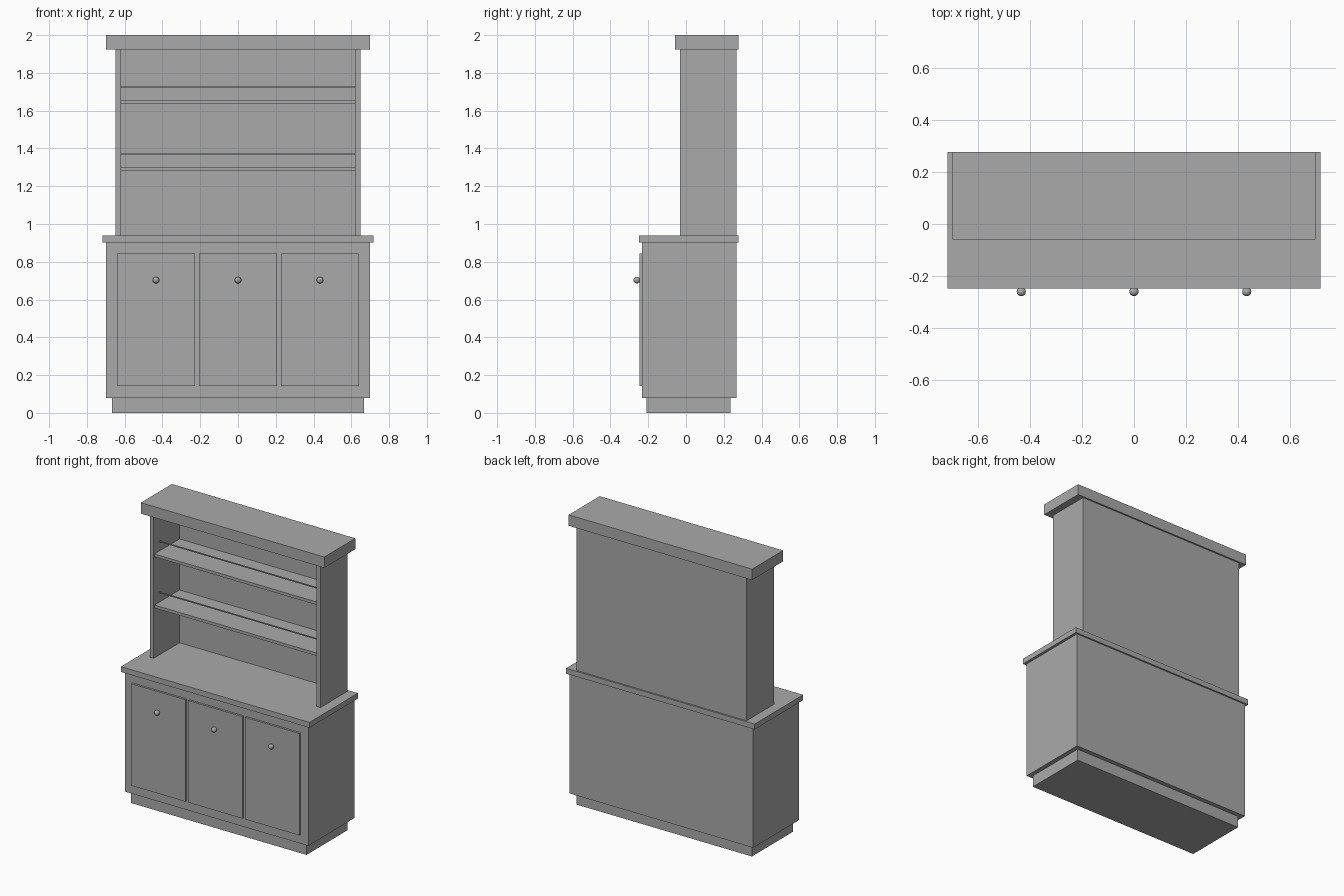
import bpy

if "Cube" in bpy.data.objects:
    bpy.data.objects.remove(bpy.data.objects["Cube"])

grey = bpy.data.materials.new("plain_grey")
grey.diffuse_color = (0.4, 0.4, 0.4, 1)
grey.use_nodes = True
grey.node_tree.nodes["Principled BSDF"].inputs["Base Color"].default_value = grey.diffuse_color


def box(name, x, y, z):
    """Box from (min, max) pairs on each axis."""
    bpy.ops.mesh.primitive_cube_add(size=1, location=[sum(p) / 2 for p in (x, y, z)])
    ob = bpy.context.object
    ob.name = name
    ob.scale = [p[1] - p[0] for p in (x, y, z)]
    bpy.ops.object.transform_apply(location=False, rotation=False, scale=True)
    ob.data.materials.append(grey)
    return ob


# Lower cabinet
box("plinth", (-0.667, 0.667), (-0.208, 0.236), (0, 0.08))
box("cabinet_body", (-0.698, 0.698), (-0.233, 0.267), (0.08, 0.903))
box("countertop", (-0.717, 0.717), (-0.248, 0.278), (0.903, 0.94))

# Three doors, each with a round knob
for i, side in enumerate(("left", "middle", "right")):
    cx = (i - 1) * 0.434
    box(side + "_door", (cx - 0.206, cx + 0.206), (-0.247, -0.233), (0.142, 0.843))
    bpy.ops.mesh.primitive_uv_sphere_add(segments=24, ring_count=12, radius=0.0175,
                                         location=(cx, -0.2605, 0.703))
    knob = bpy.context.object
    knob.name = side + "_knob"
    knob.data.materials.append(grey)
    bpy.ops.object.shade_smooth()

# Upper rack: side panels, back board, cornice
for side, s in (("left", -1), ("right", 1)):
    box(side + "_side_panel", sorted((s * 0.62, s * 0.648)), (-0.031, 0.267), (0.94, 1.925))
box("back_board", (-0.62, 0.62), (0.25, 0.267), (0.94, 1.925))
box("cornice", (-0.698, 0.698), (-0.059, 0.278), (1.925, 2.0))

# Two shelves, each with a thin plate rail above
for name, z in (("lower", 1.283), ("upper", 1.634)):
    box(name + "_shelf", (-0.62, 0.62), (-0.022, 0.25), (z, z + 0.02))
    box(name + "_plate_rail", (-0.62, 0.62), (0.024, 0.031), (z + 0.086, z + 0.093))
